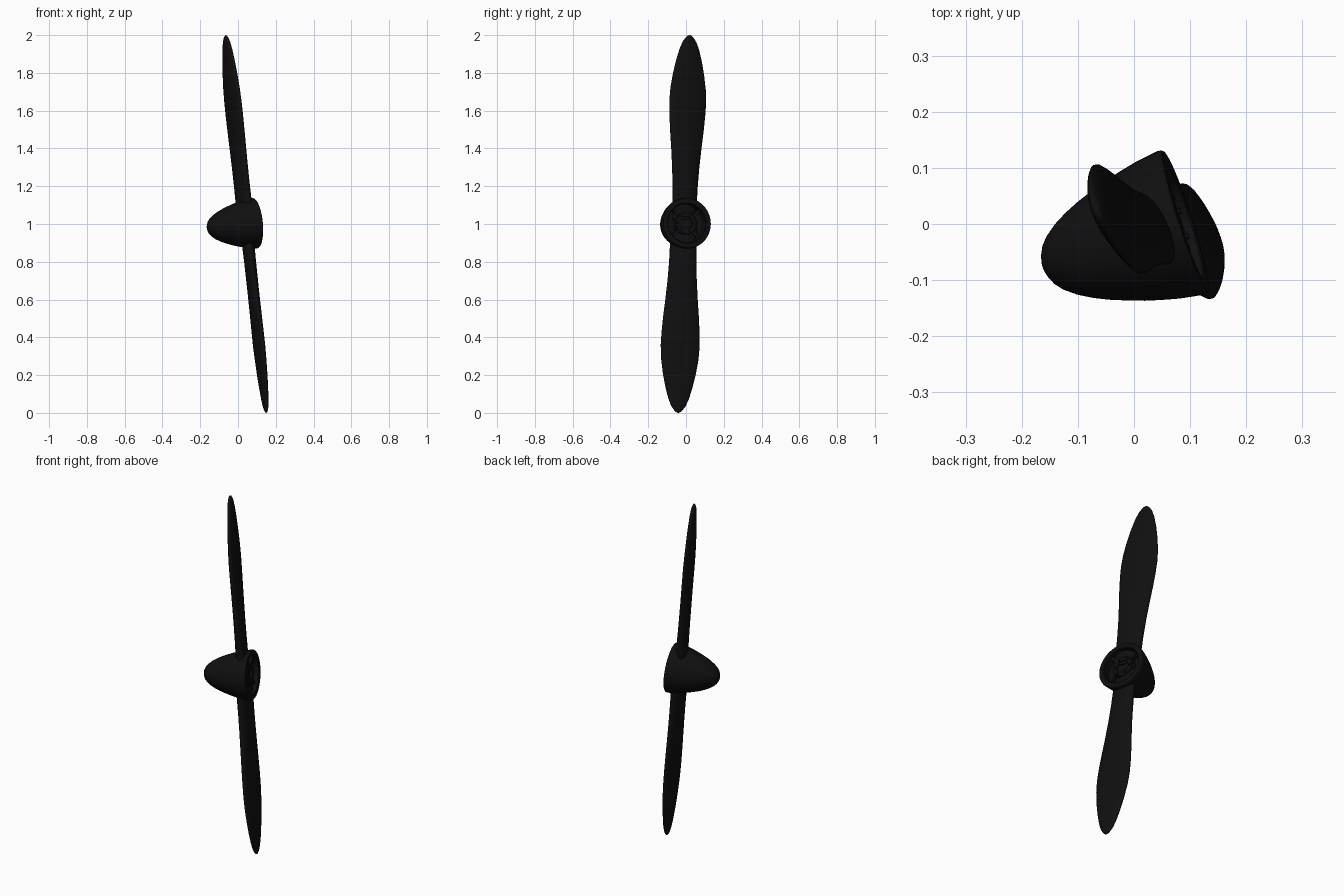
import bpy, bmesh, math
from mathutils import Matrix, Vector

if "Cube" in bpy.data.objects:
    bpy.data.objects.remove(bpy.data.objects["Cube"])

# Tilted frame: X = spinner axis (towards nose), Z = along the blades
U = Vector((-0.1069, 0.0308, 0.994)).normalized()
D = Vector((-0.95, -0.297, 0.0))
D = (D - D.dot(U) * U).normalized()
W = U.cross(D)
FRAME = Matrix.Translation((0.0425, -0.011, 1.0)) @ Matrix((D, W, U)).transposed().to_4x4()

black = bpy.data.materials.new("black")
black.diffuse_color = (0.005, 0.005, 0.005, 1)
black.use_nodes = True
black.node_tree.nodes["Principled BSDF"].inputs["Base Color"].default_value = black.diffuse_color


def finish(name, bm, local=Matrix(), angle=35):
    bmesh.ops.recalc_face_normals(bm, faces=bm.faces)
    me = bpy.data.meshes.new(name)
    bm.to_mesh(me)
    bm.free()
    ob = bpy.data.objects.new(name, me)
    bpy.context.collection.objects.link(ob)
    me.materials.append(black)
    me.transform(FRAME @ local)
    bpy.ops.object.select_all(action='DESELECT')
    ob.select_set(True)
    bpy.context.view_layer.objects.active = ob
    bpy.ops.object.shade_smooth_by_angle(angle=math.radians(angle))
    return ob


def loft(bm, rings, caps=True):
    vs = [[bm.verts.new(p) for p in ring] for ring in rings]
    n = len(vs[0])
    for a, b in zip(vs, vs[1:]):
        for i in range(n):
            bm.faces.new((a[i], a[(i + 1) % n], b[(i + 1) % n], b[i]))
    if caps:
        bm.faces.new(vs[0])
        bm.faces.new(vs[-1])


def lathe(name, profile, n=64, centre=(0, 0)):
    bm = bmesh.new()
    loft(bm, [[(x, centre[0] + r * math.cos(2 * math.pi * i / n),
                centre[1] + r * math.sin(2 * math.pi * i / n)) for i in range(n)]
              for x, r in profile])
    return finish(name, bm)


# Spinner: blunt ogive nose, rounded rim and recessed back (x, radius)
lathe("spinner", [
    (.2165, .001), (.2155, .010), (.212, .022), (.205, .036), (.193, .050),
    (.172, .066), (.147, .080), (.120, .092), (.090, .103), (.060, .113),
    (.030, .121), (.000, .128), (-.025, .132), (-.042, .1345), (-.048, .134),
    (-.052, .131), (-.053, .127), (-.053, .108), (-.050, .104), (-.010, .100), (-.010, .001)])

# Hub parts inside the recess
lathe("hub_ring", [(-.005, .062), (-.036, .060), (-.040, .056), (-.040, .036),
                   (-.025, .034), (-.025, .001)], 40)
for k in range(4):
    bm = bmesh.new()
    bmesh.ops.create_cube(bm, size=1)
    bmesh.ops.scale(bm, vec=(.03, .016, .05), verts=bm.verts)
    bmesh.ops.translate(bm, vec=(-.02, 0, .08), verts=bm.verts)
    finish("hub_spoke", bm, Matrix.Rotation(math.radians(45 + 90 * k), 4, 'X'))
for k in range(6):
    a = math.radians(60 * k)
    lathe("hub_bolt", [(-.03, .006), (-.046, .006)], 6, (.047 * math.cos(a), .047 * math.sin(a)))

# Blade stations: radius, chord, thickness, pitch in degrees
STATIONS = [
    (.02, .140, .066, 10), (.10, .142, .064, 10), (.20, .146, .060, 9), (.30, .157, .057, 8),
    (.40, .174, .054, 7), (.50, .194, .051, 6), (.58, .206, .049, 5.5), (.65, .211, .047, 5),
    (.72, .203, .044, 5), (.80, .178, .041, 5), (.87, .147, .037, 5), (.93, .112, .032, 5),
    (.97, .078, .026, 5), (.99, .049, .019, 5), (1.002, .024, .011, 5), (1.006, .004, .003, 5)]


def blade(name, turn):
    bm = bmesh.new()
    rings = []
    for r, chord, thick, pitch in STATIONS:
        s, c = math.sin(math.radians(pitch)), math.cos(math.radians(pitch))
        ring = []
        for i in range(32):
            t = 2 * math.pi * i / 32
            a, b = chord / 2 * math.cos(t), thick / 2 * math.sin(t)
            ring.append((-s * a + c * b, c * a + s * b, r))
        rings.append(ring)
    loft(bm, rings)
    finish(name, bm, Matrix.Rotation(turn, 4, 'X'), 50)


blade("upper_blade", 0)
blade("lower_blade", math.pi)
